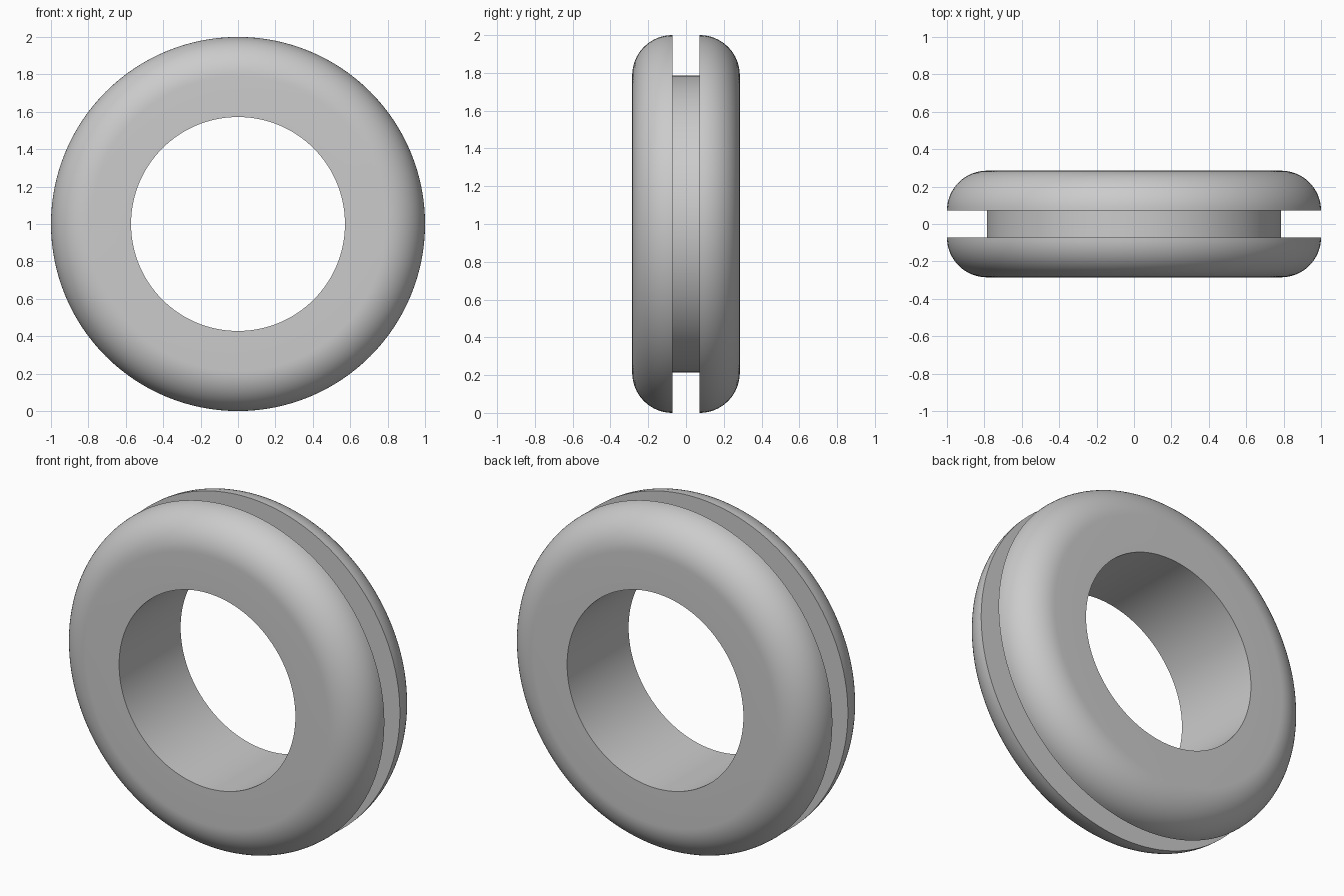
import bpy, bmesh
from math import sin, cos, pi, radians

cube = bpy.data.objects.get("Cube")
if cube:
    bpy.data.objects.remove(cube, do_unlink=True)

BORE, GROOVE, OUTER = 0.572, 0.787, 1.0   # radii
HALF_SLOT = 0.072                         # half width of the groove
ROUND = OUTER - GROOVE                    # lip rounding radius
ARC_STEPS, SEGMENTS = 16, 128

# Half profile (radius, y): groove floor, lip side, rounded lip, flat face, bore
half = [(GROOVE, HALF_SLOT)]
for i in range(ARC_STEPS + 1):
    a = i / ARC_STEPS * pi / 2
    half.append((GROOVE + ROUND * cos(a), HALF_SLOT + ROUND * sin(a)))
half.append((BORE, HALF_SLOT + ROUND))
profile = half + [(r, -y) for r, y in reversed(half)]

# Revolve the closed profile around the y axis
bm = bmesh.new()
rings = []
for s in range(SEGMENTS):
    t = 2 * pi * s / SEGMENTS
    rings.append([bm.verts.new((r * cos(t), y, 1 + r * sin(t))) for r, y in profile])
n = len(profile)
for s in range(SEGMENTS):
    a, b = rings[s], rings[(s + 1) % SEGMENTS]
    for i in range(n):
        j = (i + 1) % n
        bm.faces.new((a[i], a[j], b[j], b[i]))
bmesh.ops.recalc_face_normals(bm, faces=bm.faces)
mesh = bpy.data.meshes.new("grommet_ring")
bm.to_mesh(mesh)
bm.free()

ring = bpy.data.objects.new("grommet_ring", mesh)
bpy.context.collection.objects.link(ring)

# Plain grey material
grey = bpy.data.materials.new("light_grey")
grey.use_nodes = True
color = (0.6, 0.6, 0.6, 1)
grey.diffuse_color = color
grey.node_tree.nodes["Principled BSDF"].inputs["Base Color"].default_value = color
mesh.materials.append(grey)

# Smooth curves, crisp corners
bpy.ops.object.select_all(action="DESELECT")
ring.select_set(True)
bpy.context.view_layer.objects.active = ring
bpy.ops.object.shade_smooth_by_angle(angle=radians(30))
